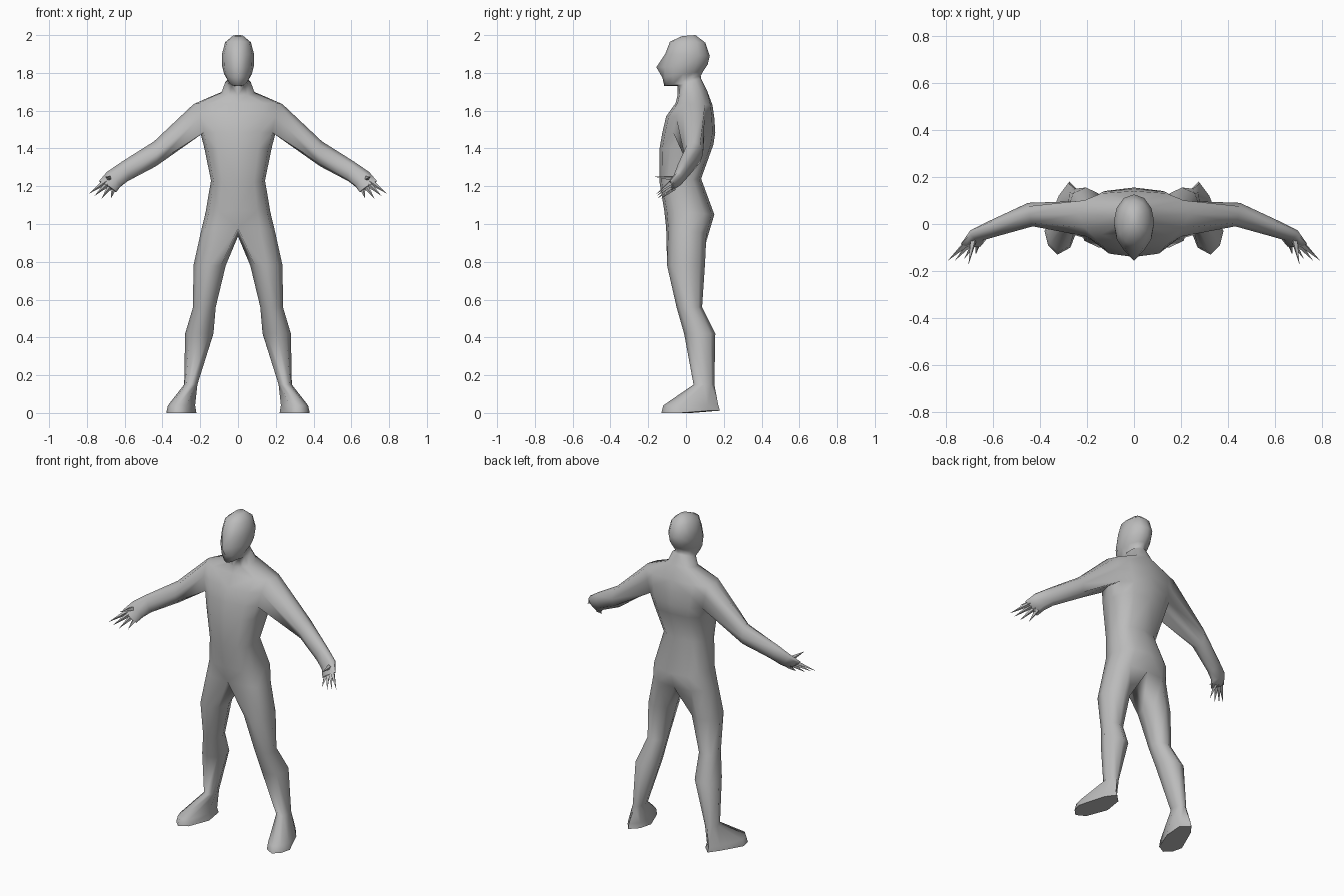
import bpy, bmesh
from math import sin, cos, pi, radians
from mathutils import Vector

if "Cube" in bpy.data.objects:
    bpy.data.objects.remove(bpy.data.objects["Cube"])

grey = bpy.data.materials.new("plain grey")
grey.diffuse_color = (0.5, 0.5, 0.5, 1)
grey.use_nodes = True
grey.node_tree.nodes["Principled BSDF"].inputs["Base Color"].default_value = grey.diffuse_color
bm = bmesh.new()


def spow(v, e):
    return (abs(v) ** e) * (1 if v >= 0 else -1)


def half_ring(hx, yf, yb, zf, zb, e):
    """Seven vertices from centre front, round the side, to centre back."""
    out = []
    for i in range(7):
        a = pi * i / 6
        s, c = spow(sin(a), e), spow(cos(a), e)
        t = (1 - c) / 2
        x = 0 if i in (0, 6) else hx * s
        out.append(bm.verts.new((x, yf + (yb - yf) * t, zf + (zb - zf) * t)))
    return out


def bridge(a, b):
    n = len(a)
    for i in range(n):
        bm.faces.new((a[i], a[(i + 1) % n], b[(i + 1) % n], b[i]))


def tube(start, rings):
    """Carry a tube from an existing loop through rings of points, then cap it."""
    prev = start
    for pts in rings:
        ring = [bm.verts.new(p) for p in pts]
        bridge(prev, ring)
        prev = ring
    bm.faces.new(prev)


# Trunk, neck and head levels: half width, front y, back y, front z, back z, squareness
levels = [half_ring(*r) for r in (
    (.195, -.105, .120, .98, .95, .75),    # hips
    (.172, -.115, .150, 1.07, 1.05, .75),  # seat
    (.143, -.140, .080, 1.22, 1.24, .75),  # waist
    (.180, -.140, .145, 1.40, 1.42, .75),  # ribs
    (.200, -.125, .155, 1.485, 1.485, .75),  # armpit
    (.222, -.105, .150, 1.57, 1.56, .75),  # chest
    (.235, -.055, .140, 1.64, 1.63, .75),  # shoulder
    (.088, -.045, .110, 1.68, 1.71, .9),   # neck base
    (.068, -.045, .080, 1.73, 1.77, 1),    # neck
    (.052, -.115, .078, 1.73, 1.785, 1),   # jaw
    (.073, -.125, .092, 1.775, 1.81, 1),   # mouth
    (.084, -.128, .115, 1.83, 1.845, 1),   # nose
    (.086, -.110, .126, 1.90, 1.89, 1),    # brow
    (.068, -.085, .102, 1.965, 1.96, .9),  # crown
    (.026, -.020, .050, 1.995, 2.0, 1),    # top
)]
levels[11][0].co.y = -.157  # nose tip
for k in range(len(levels) - 1):
    for i in range(6):
        if k in (4, 5) and i in (2, 3):
            continue  # arm opening
        a, b = levels[k], levels[k + 1]
        bm.faces.new((a[i], a[i + 1], b[i + 1], b[i]))
bm.faces.new(levels[-1])
bm.verts.remove(levels[5][3])

# Arm: centre, half height vector, half depth vector
L4, L5, L6 = levels[4:7]
socket = [L4[2], L4[3], L4[4], L5[4], L6[4], L6[3], L6[2], L5[2]]
arm = (
    ((.440, .040, 1.371), (.005, 0, .066), (.01, .050, 0)),
    ((.600, -.020, 1.278), (.015, 0, .052), (.015, .033, 0)),
    ((.660, -.045, 1.235), (.035, 0, .040), (.015, .025, 0)),
    ((.690, -.085, 1.198), (.045, 0, .030), (.010, .014, 0)),
)
arm_rings = []
for c, h, d in arm:
    c, h, d = Vector(c), Vector(h), Vector(d)
    arm_rings.append([c - h * cos((j - 1) * pi / 4) + d * sin((j - 1) * pi / 4)
                      for j in range(8)])
tube(socket, arm_rings)

# Leg: inner x, outer x, front y, back y, z
crotch = bm.verts.new((0, .02, .935))
leg_rings = []
for x0, x1, y0, y1, z in ((.065, .236, -.10, .10, .78),
                          (.118, .238, -.05, .085, .56),
                          (.130, .280, -.01, .155, .42),
                          (.215, .285, .04, .150, .15)):
    leg_rings.append([((x0 + x1) / 2 + (x1 - x0) / 2 * sin((i - 1) * pi / 4),
                       (y0 + y1) / 2 - (y1 - y0) / 2 * cos((i - 1) * pi / 4), z)
                      for i in range(8)])
# Foot outline, turned outward
sole = ((.27, -.10), (.325, -.13), (.365, -.09), (.38, -.03),
        (.32, .12), (.275, .18), (.225, .13), (.22, .03))
leg_rings.append([(.29 + (x - .29) * .9, .03 + (y - .03) * .94, .04) for x, y in sole])
leg_rings.append([(x, y, 0 if y < .1 else .012) for x, y in sole])
tube(levels[0] + [crotch], leg_rings)


def finish(name, mesh_bm, angle):
    bmesh.ops.recalc_face_normals(mesh_bm, faces=mesh_bm.faces)
    me = bpy.data.meshes.new(name)
    mesh_bm.to_mesh(me)
    mesh_bm.free()
    me.materials.append(grey)
    ob = bpy.data.objects.new(name, me)
    bpy.context.collection.objects.link(ob)
    bpy.context.view_layer.objects.active = ob
    ob.select_set(True)
    bpy.ops.object.shade_smooth_by_angle(angle=radians(angle))
    ob.select_set(False)
    mod = ob.modifiers.new("mirror", 'MIRROR')
    mod.use_clip = True
    mod.merge_threshold = .0005
    return ob


finish("body", bm, 85)

# Fingers and thumb: pointed four-sided spikes from base to tip
fb = bmesh.new()
for base, tip, r in (((.718, -.088, 1.212), (.790, -.155, 1.160), .016),
                     ((.702, -.088, 1.202), (.760, -.155, 1.148), .016),
                     ((.682, -.085, 1.192), (.722, -.150, 1.135), .016),
                     ((.662, -.080, 1.180), (.672, -.130, 1.135), .016),
                     ((.680, -.060, 1.240), (.703, -.172, 1.252), .018)):
    base, tip = Vector(base), Vector(tip)
    axis = (tip - base).normalized()
    u = axis.cross(Vector((0, 1, 0))).normalized()
    w = axis.cross(u)
    ring = [fb.verts.new(base - axis * .02 + r * (u * cos(k * pi / 2) + w * sin(k * pi / 2)))
            for k in range(4)]
    point = fb.verts.new(tip)
    fb.faces.new(ring)
    for k in range(4):
        fb.faces.new((ring[k], ring[(k + 1) % 4], point))
finish("fingers", fb, 60)
